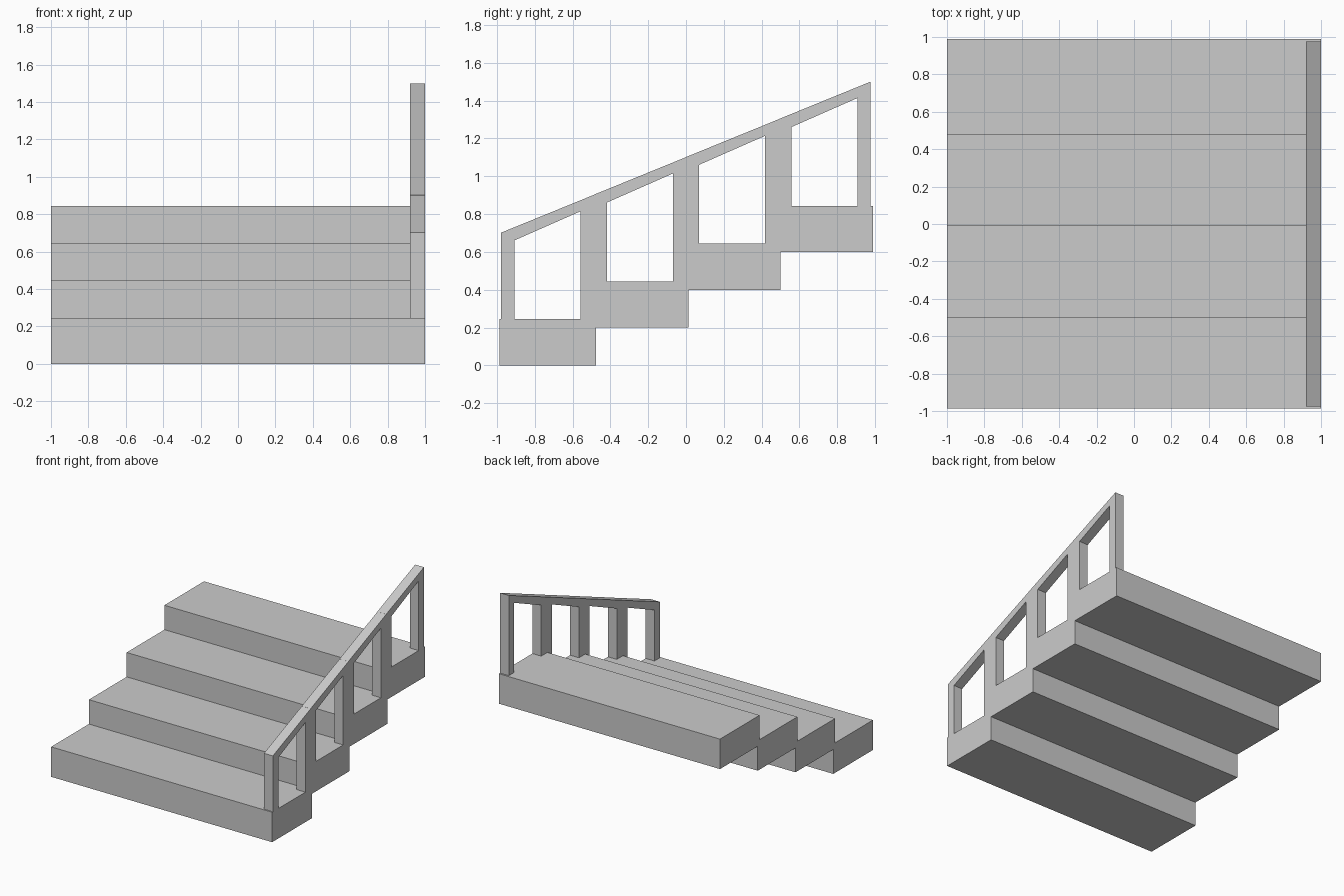
import bpy

if "Cube" in bpy.data.objects:
    bpy.data.objects.remove(bpy.data.objects["Cube"])

RUN, RISE, COUNT = 0.488, 0.2, 4


def extrude_profile(name, profile, x0, x1):
    """Extrude a closed (y, z) profile from x0 to x1."""
    n = len(profile)
    verts = [(x, y, z) for x in (x0, x1) for y, z in profile]
    faces = [tuple(reversed(range(n))), tuple(range(n, 2 * n))]
    faces += [(i, (i + 1) % n, n + (i + 1) % n, n + i) for i in range(n)]
    mesh = bpy.data.meshes.new(name)
    mesh.from_pydata(verts, [], faces)
    obj = bpy.data.objects.new(name, mesh)
    bpy.context.collection.objects.link(obj)
    return obj


# Tread block, slightly deeper and taller than one run and rise
tread = [(-0.987, 0), (-0.475, 0), (-0.475, 0.245), (-0.987, 0.245)]

# Railing bay: two posts joined by a sloping handrail
bay = [(-0.977, 0.245), (-0.907, 0.245), (-0.907, 0.661), (-0.557, 0.815),
       (-0.557, 0.245), (-0.489, 0.245), (-0.489, 0.901), (-0.977, 0.702)]

# Repeat tread and railing bay up the flight
for i in range(COUNT):
    shift = lambda pts: [(y + i * RUN, z + i * RISE * 0.998) for y, z in pts]
    extrude_profile(f"step_{i + 1}", shift(tread), -1.0, 1.0)
    extrude_profile(f"railing_bay_{i + 1}", shift(bay), 0.92, 1.0)
